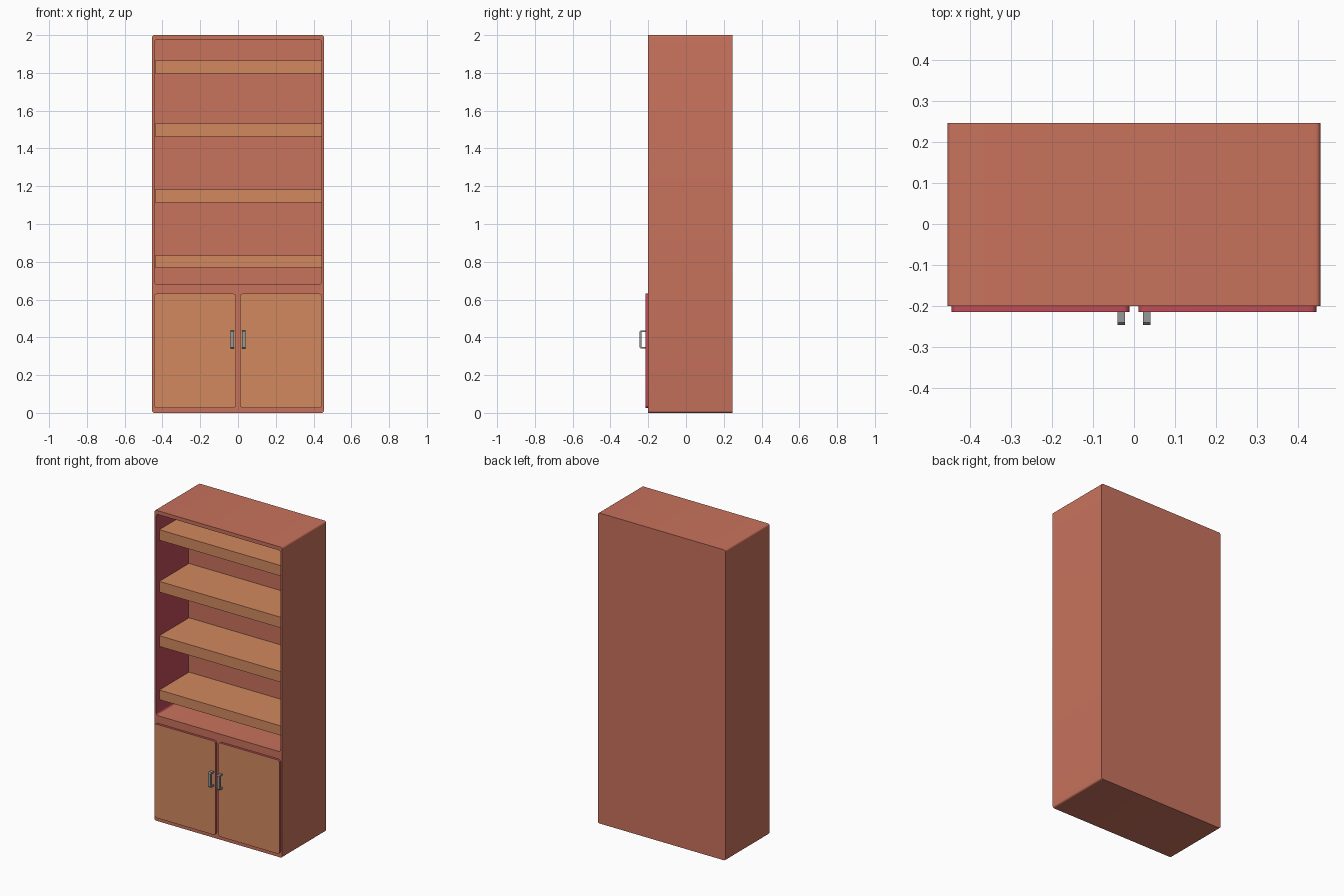
import bpy, bmesh, math

if "Cube" in bpy.data.objects:
    bpy.data.objects.remove(bpy.data.objects["Cube"])


def material(name, rgb):
    lin = [((c / 255 + 0.055) / 1.055) ** 2.4 for c in rgb]
    m = bpy.data.materials.new(name)
    m.diffuse_color = (*lin, 1)
    m.use_nodes = True
    m.node_tree.nodes["Principled BSDF"].inputs["Base Color"].default_value = m.diffuse_color
    return m


TERRACOTTA = material("terracotta wood", (200, 114, 92))
ORANGE = material("orange wood", (210, 137, 95))
RED = material("red edge", (190, 76, 88))
GREY = material("grey metal", (150, 152, 152))


def rounded_rect(x0, x1, z0, z1, r, n=5):
    pts = []
    for cx, cz, a0 in ((x1 - r, z1 - r, 0), (x0 + r, z1 - r, 90),
                       (x0 + r, z0 + r, 180), (x1 - r, z0 + r, 270)):
        for i in range(n + 1):
            a = math.radians(a0 + 90 * i / n)
            pts.append((cx + r * math.cos(a), cz + r * math.sin(a)))
    return pts


def loop(bm, pts, y):
    return [bm.verts.new((x, y, z)) for x, z in pts]


def bridge(bm, a, b, mat=0):
    n = len(a)
    out = []
    for i in range(n):
        f = bm.faces.new((a[i], a[(i + 1) % n], b[(i + 1) % n], b[i]))
        f.material_index = mat
        out.append(f)
    return out


def finish(bm, name, mats):
    bmesh.ops.recalc_face_normals(bm, faces=bm.faces)
    me = bpy.data.meshes.new(name)
    bm.to_mesh(me)
    bm.free()
    for m in mats:
        me.materials.append(m)
    ob = bpy.data.objects.new(name, me)
    bpy.context.collection.objects.link(ob)
    bpy.ops.object.select_all(action='DESELECT')
    ob.select_set(True)
    bpy.context.view_layer.objects.active = ob
    bpy.ops.object.shade_smooth_by_angle(angle=math.radians(35))
    return ob


def box(name, x0, x1, y0, y1, z0, z1, mat):
    bm = bmesh.new()
    bmesh.ops.create_cube(bm, size=1)
    for v in bm.verts:
        v.co = (x1 if v.co.x > 0 else x0, y1 if v.co.y > 0 else y0,
                z1 if v.co.z > 0 else z0)
    return finish(bm, name, [mat])


# cabinet shell with a recessed upper opening
FRONT, BACK, INNER = -0.2, 0.247, 0.13
bm = bmesh.new()
outer = rounded_rect(-0.455, 0.455, 0, 2, 0.012)
hole = rounded_rect(-0.443, 0.443, 0.68, 1.976, 0.015)
of, ob_ = loop(bm, outer, FRONT), loop(bm, outer, BACK)
hf, hb = loop(bm, hole, FRONT), loop(bm, hole, INNER)
bridge(bm, of, ob_)
bridge(bm, of, hf)
walls = bridge(bm, hf, hb)
bm.faces.new(ob_)
bm.faces.new(hb)
# side walls of the opening are red
for f in walls:
    f.normal_update()
    if abs(f.normal.x) > 0.7:
        f.material_index = 1
finish(bm, "cabinet_body", [TERRACOTTA, RED])

# shelves
for i, (z0, z1) in enumerate(((0.77, 0.832), (1.113, 1.182),
                              (1.463, 1.532), (1.797, 1.865))):
    box(f"shelf_{i + 1}", -0.44, 0.443, -0.172, INNER, z0, z1, ORANGE)

for side, s in (("left", -1), ("right", 1)):
    # door slab with red edges
    xa, xb = sorted((s * 0.011, s * 0.445))
    pts = rounded_rect(xa, xb, 0.027, 0.631, 0.015)
    bm = bmesh.new()
    a, b = loop(bm, pts, -0.215), loop(bm, pts, FRONT)
    bridge(bm, a, b, 1)
    bm.faces.new(a)
    bm.faces.new(b).material_index = 1
    finish(bm, f"{side}_door", [ORANGE, RED])

    # U-shaped pull handle, extruded across x
    prof = [(-0.215, 0.34), (-0.24, 0.34), (-0.247, 0.347), (-0.247, 0.43),
            (-0.24, 0.437), (-0.215, 0.437), (-0.215, 0.427),
            (-0.236, 0.427), (-0.236, 0.35), (-0.215, 0.35)]
    bm = bmesh.new()
    ends = [[bm.verts.new((s * x, y, z)) for y, z in prof]
            for x in (0.022, 0.04)]
    bridge(bm, *ends)
    for e in ends:
        bm.faces.new(e)
    finish(bm, f"{side}_handle", [GREY])
